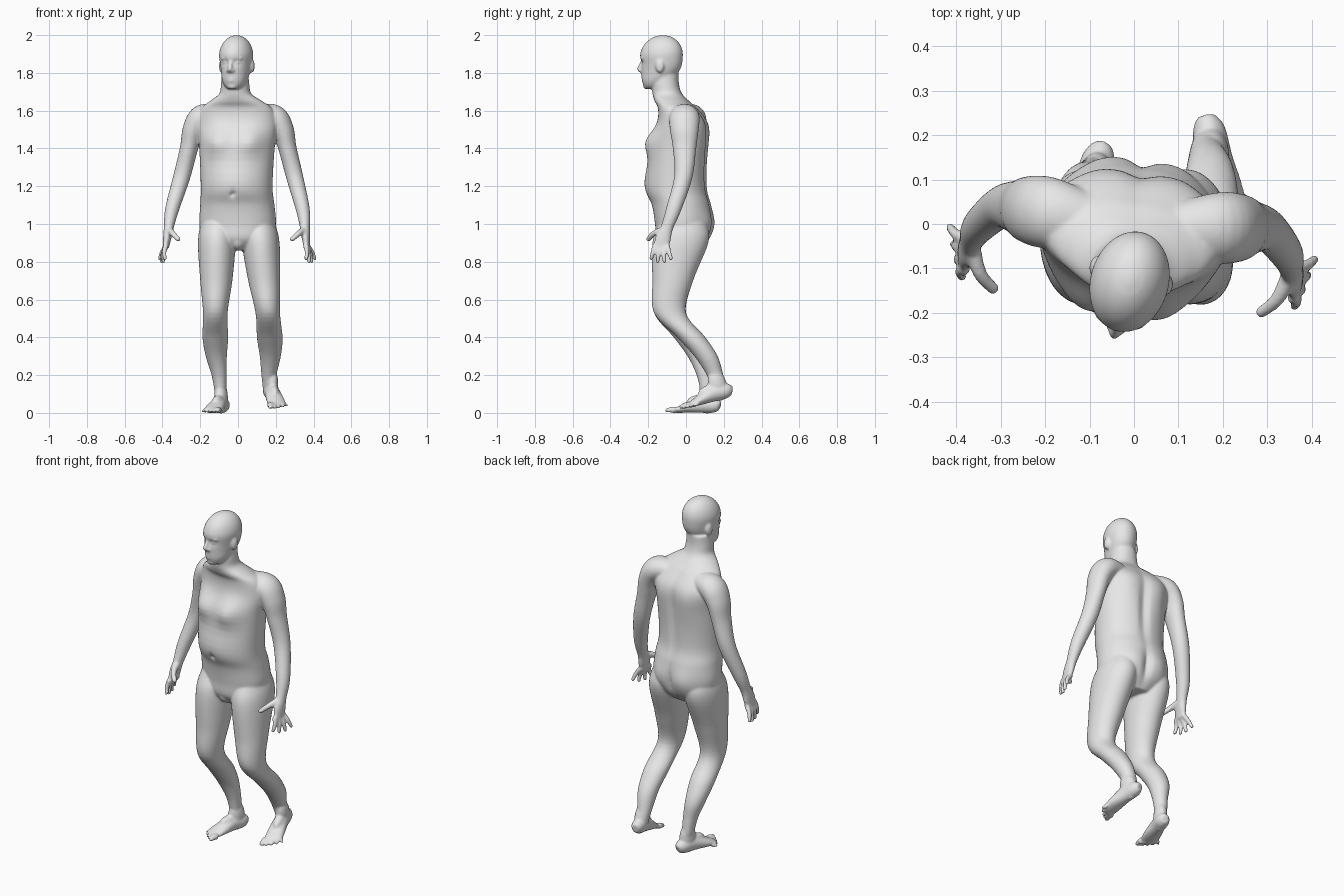
import bpy, bmesh, math
from mathutils import Vector, Matrix

if "Cube" in bpy.data.objects:
    bpy.data.objects.remove(bpy.data.objects["Cube"], do_unlink=True)

skin = bpy.data.materials.new("plain grey")
skin.use_nodes = True
grey = (0.8, 0.8, 0.8, 1)
skin.diffuse_color = grey
skin.node_tree.nodes["Principled BSDF"].inputs["Base Color"].default_value = grey

bm = bmesh.new()
UP, BACK = Vector((0, 0, 1)), Vector((0, 1, 0))


def turned(degrees, axis="Z"):
    return Matrix.Rotation(math.radians(degrees), 4, axis)


def mirrored(side):
    return Matrix.Diagonal((side, 1, 1, 1))


def spline(points, steps=6):
    """Smooth curve through rows of (x, y, z, half width, half depth)."""
    pts = [Vector(p) for p in points]
    padded = [pts[0]] + pts + [pts[-1]]
    curve = []
    for before, start, end, after in zip(padded, padded[1:], padded[2:], padded[3:]):
        leave, arrive = (end - before) / 2, (after - start) / 2
        for step in range(steps):
            t = step / steps
            ease = t * t * (3 - 2 * t)
            curve.append(start.lerp(end, ease) + leave * t * (1 - t) ** 2
                         - arrive * t * t * (1 - t))
    return curve + [pts[-1]]


def loft(points, matrix=Matrix(), ref=None, power=1.0, bumps=(), sides=40):
    """Skin elliptical rings; level rings unless ref gives a sweep reference."""
    rows = spline(points)
    rings = []
    for i, row in enumerate(rows):
        centre = Vector(row[:3])
        across, depth = Vector((1, 0, 0)), BACK
        if ref:
            ahead = rows[min(i + 1, len(rows) - 1)]
            behind = rows[max(i - 1, 0)]
            tangent = Vector(ahead[:3]) - Vector(behind[:3])
            across = tangent.cross(ref).normalized()
            depth = across.cross(tangent).normalized()
        ring = []
        for k in range(sides):
            angle = math.tau * k / sides
            c, s = math.cos(angle), math.sin(angle)
            c = math.copysign(abs(c) ** power, c)
            s = math.copysign(abs(s) ** power, s)
            p = centre + across * c * row[3] + depth * s * row[4]
            # Swell or dent the front (-1) or back (1) by a soft bump
            rise = sum(max(0, s * face) * height
                       * math.exp(-((p.x - x) / wide) ** 2 - ((p.z - z) / tall) ** 2) * face
                       for face, x, z, wide, tall, height in bumps)
            ring.append(bm.verts.new(matrix @ (p + BACK * rise)))
        rings.append(ring)
    for low, high in zip(rings, rings[1:]):
        for k in range(sides):
            following = (k + 1) % sides
            bm.faces.new((low[k], low[following], high[following], high[k]))
    bm.faces.new(rings[0][::-1])
    bm.faces.new(rings[-1])


def blob(centre, radii, matrix=Matrix()):
    place = matrix @ Matrix.Translation(centre) @ Matrix.Diagonal((*radii, 1))
    bmesh.ops.create_icosphere(bm, subdivisions=4, radius=1, matrix=place)


def digit(base, tip, radius, bend, matrix, ref):
    """Finger or toe with a thick root, a bent middle and a round tip."""
    base, tip = Vector(base), Vector(tip)
    middle = (base + tip) / 2 + Vector(bend)
    root, end = radius * 1.25, radius * 0.85
    loft([(*base, root, root), (*middle, radius, radius), (*tip, end, end)],
         matrix, ref, sides=16)
    blob(tip, (end, end, end), matrix)


# Torso and neck, twisted a little about the spine
twist = turned(-8)
muscles = [(1, 0, 1.35, .025, .2, -.018),     # spine groove
           (1, 0, .98, .02, .08, -.02),       # seat cleft
           (-1, 0, 1.16, .012, .014, -.02),   # navel
           (-1, 0, 1.22, .12, .08, .012)]     # belly
for side in (-1, 1):
    muscles += [(-1, side * .095, 1.435, .075, .07, .04),   # chest
                (1, side * .1, 1.47, .07, .11, .015),       # shoulder blade
                (1, side * .09, 1, .075, .08, .02)]         # buttock
loft([(0, -.02, .86, .09, .09), (0, -.02, .92, .18, .135), (0, -.015, 1, .203, .147),
      (0, -.025, 1.1, .197, .153), (0, -.05, 1.2, .19, .158), (0, -.04, 1.4, .2, .148),
      (0, -.022, 1.53, .215, .127), (0, -.045, 1.61, .19, .1), (0, -.075, 1.65, .14, .09),
      (0, -.1, 1.69, .085, .078), (0, -.11, 1.74, .075, .072), (0, -.11, 1.8, .07, .07)],
     twist, power=.94, bumps=muscles, sides=72)
blob((0, -.115, .92), (.04, .038, .055))

# Head, turned to its right
turn = Matrix.Translation((-.01, -.13, 0)) @ turned(-16)
jaw = [(0, -.06, 1.715, .025, .025), (0, -.045, 1.73, .048, .05), (0, -.03, 1.76, .065, .075),
       (0, -.01, 1.8, .074, .098), (0, 0, 1.84, .081, .109)]
skull = []
for degrees in range(0, 90, 17):
    rise, shrink = math.sin(math.radians(degrees)), math.cos(math.radians(degrees))
    skull.append((0, .008 * rise, 1.89 + .11 * rise, .088 * shrink, .115 * shrink))
eye_sockets = [(-1, side * .033, 1.856, .02, .014, -.015) for side in (-1, 1)]
loft(jaw + skull, turn, bumps=eye_sockets, sides=64)

# Nose, lips and chin
loft([(0, -.1, 1.87, .009, .009), (0, -.112, 1.845, .01, .012), (0, -.118, 1.82, .014, .016),
      (0, -.108, 1.803, .014, .014)], turn, sides=20)
blob((0, -.122, 1.817), (.011, .012, .011), turn)
for z, wide in ((1.768, .026), (1.756, .023)):
    blob((0, -.094, z), (wide, .014, .006), turn)
blob((0, -.078, 1.73), (.028, .022, .018), turn)

for side in (-1, 1):
    # Nostril, eye, brow and ear
    blob((side * .014, -.108, 1.812), (.01, .012, .009), turn)
    blob((side * .033, -.085, 1.856), (.015, .014, .009), turn)
    blob((side * .036, -.088, 1.876), (.024, .015, .007), turn)
    blob((side * .084, .014, 1.836), (.013, .023, .036), turn)

# Leg bent at the knee; the left one splays out and trails behind
leg = [(.1, -.01, 1.1, .06, .07), (.108, -.015, 1, .088, .125), (.112, -.03, .9, .1, .148),
       (.115, -.07, .7, .085, .108), (.12, -.085, .53, .065, .085), (.12, .01, .4, .068, .075),
       (.115, .07, .3, .056, .062), (.1, .1, .2, .04, .044), (.093, .115, .11, .031, .038)]
for side, splay, trail in ((-1, 0, 0), (1, .08, .18)):
    loft([(side * x + splay * (1 - z), y + trail * max(0, .5 - z), z, wide, deep)
          for x, y, z, wide, deep in leg])

# Foot from heel to toes; the left heel is lifted
foot = [(0, 0, .03, .02, .025), (0, -.03, .04, .037, .04), (0, -.1, .043, .04, .043),
        (0, -.17, .03, .048, .03), (0, -.22, .018, .048, .018), (0, -.24, .015, .04, .014)]
for side, heel, heading, pitch in ((-1, (-.07, .178, 0), -17, 0), (1, (.16, .25, .085), 12, 14)):
    place = Matrix.Translation(heel) @ turned(heading) @ turned(pitch, "X") @ mirrored(side)
    loft(foot, place, UP)
    blob((0, -.068, .08), (.035, .05, .085), place)
    blob((0, -.11, .06), (.03, .07, .035), place)
    for i in range(5):
        radius = .015 - .003 * math.sqrt(i)
        reach = .01 * math.sin(i * math.pi / 4)
        digit((.02 * i - .038, .008 * i - .235, radius),
              (.025 * i - .045, .013 * i - .275 - reach, radius * .9),
              radius, (0, 0, .003), place, UP)

# Arm from shoulder to knuckles, then the fingers and thumb
arm = [(.1, 0, 1.575, .055, .06), (.19, .008, 1.565, .067, .08), (.237, .012, 1.5, .058, .076),
       (.262, .015, 1.4, .048, .062), (.3, .012, 1.25, .045, .048), (.347, -.035, 1.08, .037, .04),
       (.362, -.07, .98, .026, .033), (.368, -.088, .93, .022, .042), (.374, -.1, .88, .016, .04)]
for side in (-1, 1):
    place = turned(-5) @ mirrored(side)
    loft(arm, place, BACK)
    for i in range(4):
        curl = math.sin(i * math.pi / 3)
        digit((.37, .021 * i - .132, .89), (.375 + .012 * i, .036 * i - .152, .817 - .017 * curl),
              .0125, (.007, 0, 0), place, BACK)
    digit((.358, -.085, .97), (.303, -.172, .92), .016, (.005, -.012, .005), place, UP)

# Fuse every part into one continuous skin
bmesh.ops.recalc_face_normals(bm, faces=bm.faces)
mesh = bpy.data.meshes.new("body")
bm.to_mesh(mesh)
bm.free()
mesh.materials.append(skin)
body = bpy.data.objects.new("body", mesh)
bpy.context.collection.objects.link(body)
fuse = body.modifiers.new("fuse", "REMESH")
fuse.mode = "VOXEL"
fuse.voxel_size = 0.006
fuse.use_smooth_shade = True
soften = body.modifiers.new("soften", "SMOOTH")
soften.factor = 0.5
soften.iterations = 8
